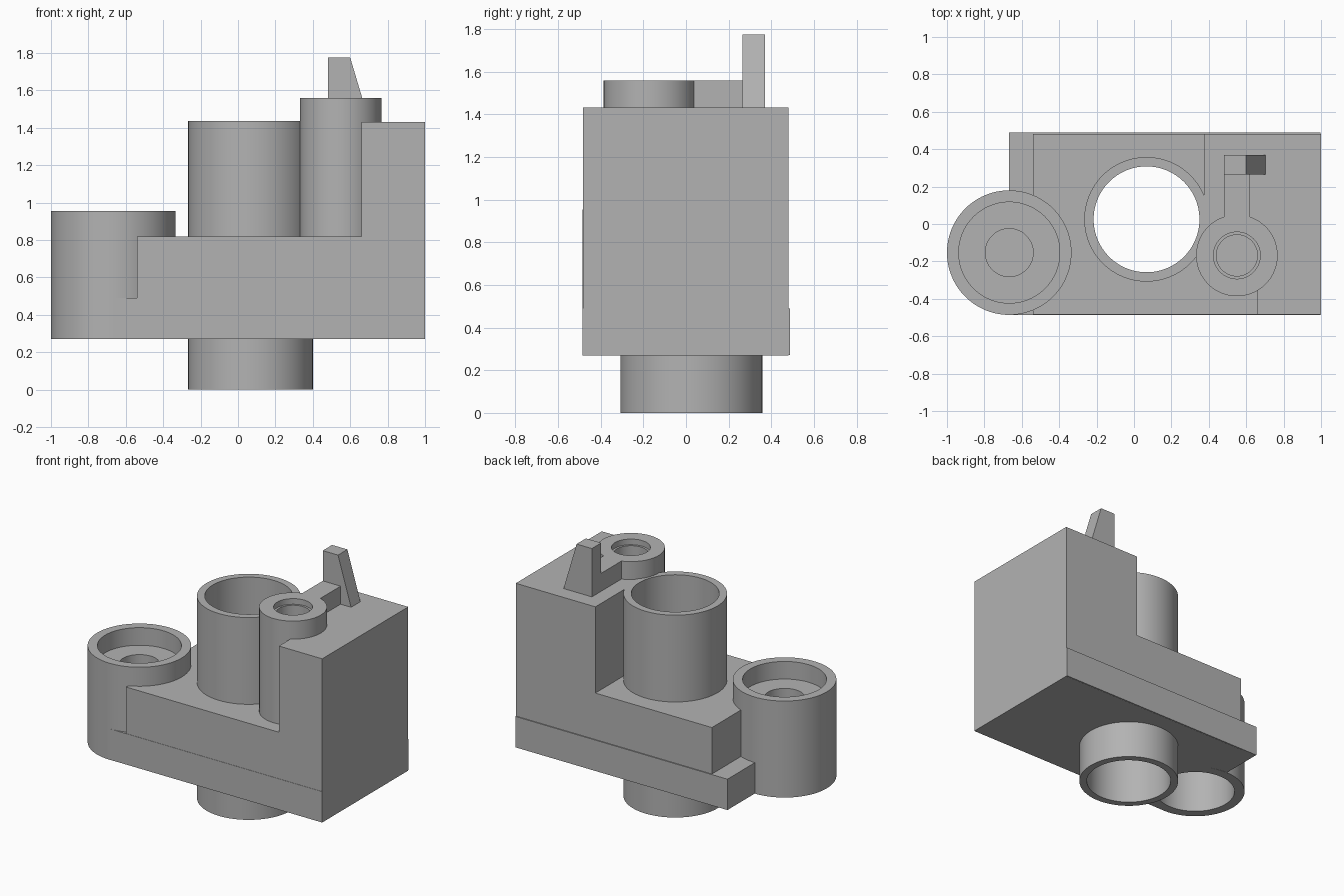
import bpy, bmesh, math

cube = bpy.data.objects.get("Cube")
if cube:
    bpy.data.objects.remove(cube, do_unlink=True)

grey = bpy.data.materials.new("plain_grey")
grey.use_nodes = True
GREY = (0.45, 0.45, 0.45, 1)
grey.diffuse_color = GREY
grey.node_tree.nodes["Principled BSDF"].inputs["Base Color"].default_value = GREY


def finish(name, bm):
    bmesh.ops.recalc_face_normals(bm, faces=bm.faces)
    mesh = bpy.data.meshes.new(name)
    bm.to_mesh(mesh)
    bm.free()
    mesh.materials.append(grey)
    obj = bpy.data.objects.new(name, mesh)
    bpy.context.collection.objects.link(obj)
    return obj


def select(obj):
    bpy.ops.object.select_all(action='DESELECT')
    obj.select_set(True)
    bpy.context.view_layer.objects.active = obj


def prism(name, outline, y0, y1):
    """Extrude an outline of (x, z) points along y."""
    bm = bmesh.new()
    face = bm.faces.new([bm.verts.new((x, y0, z)) for x, z in outline])
    ext = bmesh.ops.extrude_face_region(bm, geom=[face])
    verts = [g for g in ext["geom"] if isinstance(g, bmesh.types.BMVert)]
    bmesh.ops.translate(bm, verts=verts, vec=(0, y1 - y0, 0))
    return finish(name, bm)


def box(name, x0, x1, y0, y1, z0, z1):
    return prism(name, [(x0, z0), (x1, z0), (x1, z1), (x0, z1)], y0, y1)


def lathe(name, centre, profile, closed=False, steps=96):
    """Turn a profile of (radius, z) points around a vertical axis."""
    bm = bmesh.new()
    verts = [bm.verts.new((r, 0, z)) for r, z in profile]
    pairs = list(zip(verts, verts[1:]))
    if closed:
        pairs.append((verts[-1], verts[0]))
    edges = [bm.edges.new(p) for p in pairs]
    bmesh.ops.spin(bm, geom=verts + edges, axis=(0, 0, 1), cent=(0, 0, 0),
                   angle=math.tau, steps=steps)
    bmesh.ops.remove_doubles(bm, verts=bm.verts, dist=1e-4)
    bmesh.ops.translate(bm, verts=bm.verts, vec=(*centre, 0))
    obj = finish(name, bm)
    select(obj)
    bpy.ops.object.shade_smooth_by_angle(angle=math.radians(30))
    return obj


def rod(name, centre, radius, z0, z1):
    return lathe(name, centre, [(0, z0), (radius, z0), (radius, z1), (0, z1)])


def cut(target, cutter):
    cutter.hide_render = True
    select(target)
    mod = target.modifiers.new("cut", 'BOOLEAN')
    mod.operation = 'DIFFERENCE'
    mod.solver = 'EXACT'
    mod.object = cutter
    bpy.ops.object.modifier_apply(modifier=mod.name)


MAIN, SIDE, SMALL = (0.067, 0.025), (-0.667, -0.153), (0.55, -0.168)

# Stepped body with its tall tower, and the slightly wider base plate
body = box("stepped_body", -0.54, 1, -0.484, 0.481, 0.27, 1.432)
plate = box("base_plate", -0.667, 0.998, -0.486, 0.488, 0.271, 0.49)

# Cutters: the low step, the tower notch, and room for the tubes
cutters = [
    box("step_cutter", -2, 0.375, -1, 1, 0.82, 2),
    box("notch_cutter", 0.2, 0.66, -1, -0.16, 0.82, 2),
    rod("main_bore_cutter", MAIN, 0.31, -1, 3),
    rod("side_bore_cutter", SIDE, 0.3, -1, 3),
    rod("small_bore_cutter", SMALL, 0.17, 0.32, 3),
]
for cutter in cutters:
    cut(body, cutter)
for cutter in cutters[2:]:
    cut(plate, cutter)
for cutter in cutters:
    bpy.data.objects.remove(cutter, do_unlink=True)

# Open main tube running through the body
lathe("main_tube", MAIN,
      [(0.283, 0), (0.333, 0), (0.333, 1.436), (0.283, 1.436)], closed=True)

# Side cup with a drilled floor and a hollow underside
lathe("side_cup", SIDE,
      [(0, 0.7), (0.128, 0.7), (0.128, 0.83), (0.27, 0.83), (0.27, 0.955),
       (0.333, 0.955), (0.333, 0.27), (0.265, 0.27), (0.265, 0.64), (0, 0.64)])

# Small tube with a stepped deep hole
lathe("small_tube", SMALL,
      [(0, 0.33), (0.11, 0.33), (0.11, 1.52), (0.125, 1.52), (0.125, 1.56),
       (0.218, 1.56), (0.218, 0.31), (0, 0.31)])

# Bar and sloped fin on top of the tower
box("top_bar", 0.48, 0.62, 0.03, 0.3, 1.4, 1.56)
prism("sloped_fin", [(0.48, 1.4), (0.712, 1.4), (0.6, 1.775), (0.48, 1.775)],
      0.265, 0.37)
